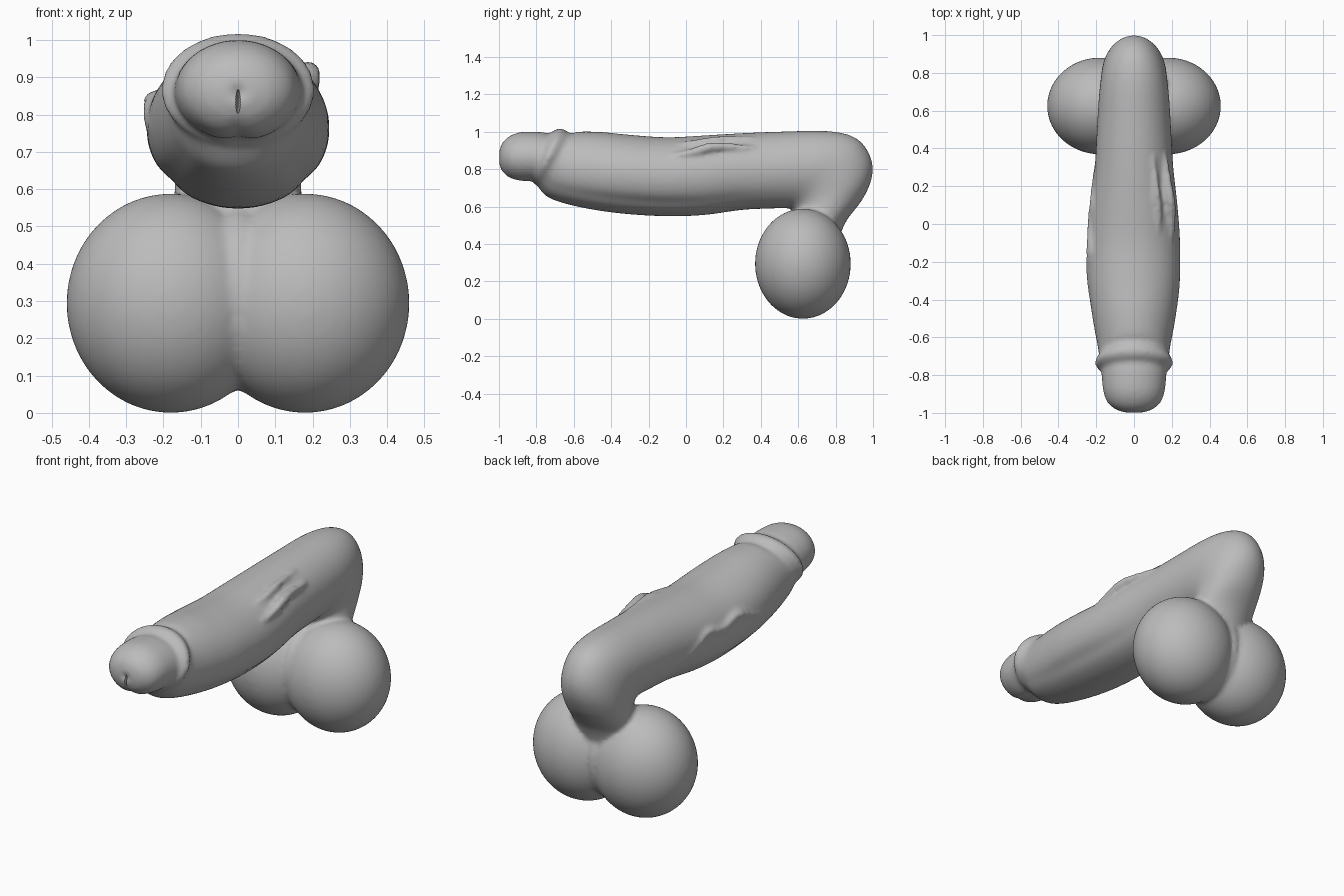
import bpy, bmesh, math
from mathutils import Vector, Matrix

cube = bpy.data.objects.get("Cube")
if cube:
    bpy.data.objects.remove(cube)

grey = bpy.data.materials.new("plain grey")
grey.use_nodes = True
GREY = (0.5, 0.5, 0.5, 1)
grey.diffuse_color = GREY
grey.node_tree.nodes["Principled BSDF"].inputs["Base Color"].default_value = GREY

SEG = 64


def spline(points, steps):
    """Catmull-Rom samples through a list of vectors."""
    out = []
    for i in range(len(points) - 1):
        a, b = points[max(i - 1, 0)], points[i]
        c, d = points[i + 1], points[min(i + 2, len(points) - 1)]
        for k in range(steps):
            t = k / steps
            out.append(b + (c - a) * (t / 2)
                       + (a * 2 - b * 5 + c * 4 - d) * (t * t / 2)
                       + (b * 3 - a - c * 3 + d) * (t ** 3 / 2))
    return out + [points[-1]]


def bump(v, centre, width):
    return math.exp(-((v - centre) / width) ** 2)


def ellipsoid(bm, centre, radii):
    m = Matrix.Translation(centre) @ Matrix.Diagonal((*radii, 1))
    bmesh.ops.create_uvsphere(bm, u_segments=48, v_segments=32, radius=1, matrix=m)


def shaft(bm, rings, tip, end):
    """Loft through rings given by top point, bottom point and half width."""
    loops = []
    for yt, zt, yb, zb, rx in rings:
        mid = Vector((0, (yt + yb) / 2, (zt + zb) / 2))
        up = Vector((0, (yt - yb) / 2, (zt - zb) / 2))
        loop = []
        for i in range(SEG):
            a = 2 * math.pi * i / SEG
            low = abs(a - math.pi)
            # crease under the head, raised ridge under the shaft
            head = 1 if mid.y < -0.78 else 0
            mid_part = bump(mid.y, -0.2, 0.45) * (1 - head)
            s = 1 - 0.09 * head * bump(low, 0, 0.16) - 0.035 * mid_part * bump(low, 0.85, 0.16)
            loop.append(bm.verts.new(mid + up * math.cos(a) * s
                                     + Vector((rx * math.sin(a) * s, 0, 0))))
        loops.append(loop)
    for p, q in zip(loops, loops[1:]):
        for i in range(SEG):
            j = (i + 1) % SEG
            bm.faces.new((p[i], p[j], q[j], q[i]))
    for loop, pole in ((loops[0], tip), (loops[-1], end)):
        v = bm.verts.new(pole)
        for i in range(SEG):
            bm.faces.new((loop[i], loop[(i + 1) % SEG], v))


def vein(bm, points, radius):
    path = spline([Vector(p) for p in points], 10)
    for i, p in enumerate(path):
        r = radius * (0.5 + 0.5 * math.sin(math.pi * i / (len(path) - 1)))
        bmesh.ops.create_icosphere(bm, subdivisions=2, radius=r,
                                   matrix=Matrix.Translation(p))


# top y, top z, bottom y, bottom z, half width
profile = [
    (-1.0, .885, -1.0, .835, .03),
    (-.985, .935, -.985, .79, .09),
    (-.945, .975, -.945, .75, .14),
    (-.88, .998, -.885, .732, .163),
    (-.78, .998, -.845, .73, .17),
    (-.73, .992, -.82, .73, .175),
    (-.70, 1.01, -.81, .72, .197),
    (-.67, 1.018, -.80, .715, .207),
    (-.64, 1.005, -.79, .71, .198),
    (-.615, .99, -.78, .69, .186),
    (-.57, 1.0, -.72, .64, .192),
    (-.45, .998, -.56, .595, .218),
    (-.3, .983, -.34, .562, .242),
    (-.1, .97, -.1, .548, .244),
    (.1, .98, .1, .555, .23),
    (.3, .992, .3, .582, .208),
    (.5, 1.0, .47, .59, .197),
    (.76, 1.003, .55, .59, .187),
    (.91, .965, .565, .58, .178),
    (.985, .87, .57, .575, .173),
    (.995, .76, .57, .565, .17),
    (.945, .64, .565, .55, .17),
    (.85, .51, .55, .46, .175),
    (.8, .36, .5, .36, .17),
]

bm = bmesh.new()
rings = spline([Vector(p) for p in profile], 4)
shaft(bm, rings, (0, -.98, .86), (0, .65, .3))

# paired lower lobes with a soft web between them
for side in (-1, 1):
    ellipsoid(bm, (side * .18, .625, .294), (.28, .256, .294))
ellipsoid(bm, (0, .63, .31), (.12, .215, .25))

# raised veins
vein(bm, [(.195, -.12, .86), (.2, .02, .885), (.195, .12, .915),
          (.18, .22, .92), (.165, .36, .91)], .026)
vein(bm, [(.125, -.08, .925), (.13, .05, .94), (.12, .18, .96), (.1, .36, .965)], .02)
vein(bm, [(-.19, .36, .74), (-.205, .24, .77), (-.215, .12, .83), (-.225, .0, .81),
          (-.23, -.14, .84), (-.232, -.28, .78), (-.215, -.42, .77), (-.195, -.55, .78)], .024)

bmesh.ops.recalc_face_normals(bm, faces=bm.faces)
mesh = bpy.data.meshes.new("body")
bm.to_mesh(mesh)
bm.free()
mesh.materials.append(grey)
body = bpy.data.objects.new("body", mesh)
bpy.context.collection.objects.link(body)

# fuse the parts into one smooth skin
fuse = body.modifiers.new("fuse", "REMESH")
fuse.mode = "VOXEL"
fuse.voxel_size = 0.012
fuse.use_smooth_shade = True

# small slit at the tip
bm = bmesh.new()
ellipsoid(bm, (0, -1.0, .835), (.006, .03, .035))
cut_mesh = bpy.data.meshes.new("slit_cutter")
bm.to_mesh(cut_mesh)
bm.free()
cut_mesh.materials.append(grey)
cutter = bpy.data.objects.new("slit_cutter", cut_mesh)
bpy.context.collection.objects.link(cutter)
cutter.hide_render = True
cutter.hide_set(True)
slit = body.modifiers.new("slit", "BOOLEAN")
slit.operation = "DIFFERENCE"
slit.object = cutter

soften = body.modifiers.new("soften", "SMOOTH")
soften.factor = 0.5
soften.iterations = 6
